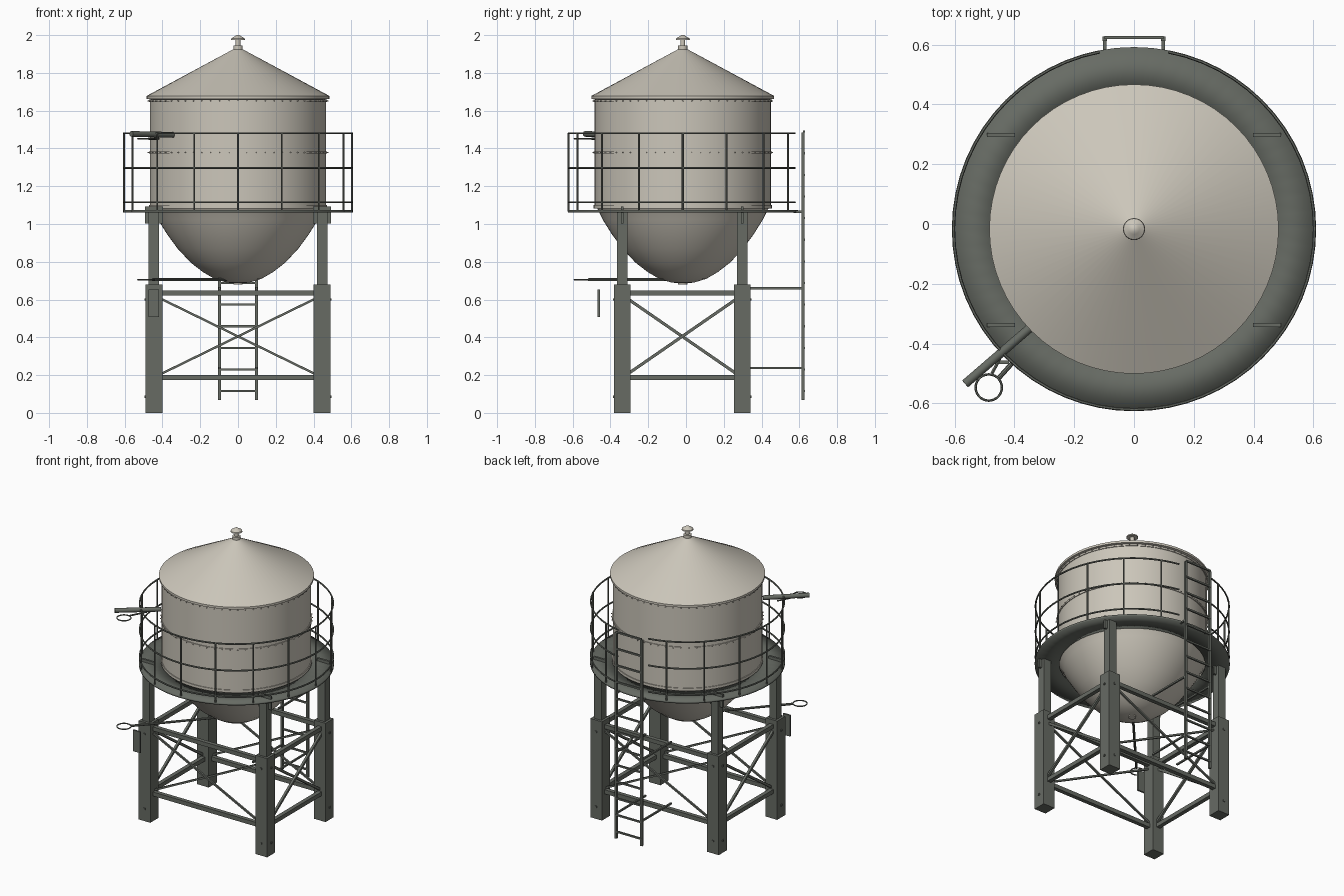
import bpy, bmesh, math
from mathutils import Vector, Matrix

if "Cube" in bpy.data.objects:
    bpy.data.objects.remove(bpy.data.objects["Cube"])

CY = -0.017                      # tank axis in y
LX, LY = 0.445, 0.318            # leg offsets from the axis


def material(name, rgb):
    m = bpy.data.materials.new(name)
    m.diffuse_color = (*rgb, 1)
    m.use_nodes = True
    m.node_tree.nodes["Principled BSDF"].inputs["Base Color"].default_value = m.diffuse_color
    return m


CREAM = material("cream_paint", (0.60, 0.565, 0.49))
STEEL = material("grey_steel", (0.135, 0.147, 0.127))


def finish(name, bm, mat, smooth=None):
    bmesh.ops.recalc_face_normals(bm, faces=bm.faces)
    me = bpy.data.meshes.new(name)
    bm.to_mesh(me)
    bm.free()
    me.materials.append(mat)
    ob = bpy.data.objects.new(name, me)
    bpy.context.collection.objects.link(ob)
    if smooth:
        bpy.ops.object.select_all(action='DESELECT')
        ob.select_set(True)
        bpy.context.view_layer.objects.active = ob
        bpy.ops.object.shade_smooth_by_angle(angle=math.radians(smooth))
    return ob


def box(bm, c, s):
    bmesh.ops.create_cube(bm, size=1, matrix=Matrix.Translation(c) @ Matrix.Diagonal((*s, 1)))


def bar(bm, a, b, w, h=None, sides=0):
    """Square or round bar between two points."""
    a, b = Vector(a), Vector(b)
    d = b - a
    m = Matrix.Translation((a + b) / 2) @ d.to_track_quat('Z', 'Y').to_matrix().to_4x4()
    if sides:
        bmesh.ops.create_cone(bm, cap_ends=True, segments=sides, radius1=w / 2,
                              radius2=w / 2, depth=d.length, matrix=m)
    else:
        bmesh.ops.create_cube(bm, size=1, matrix=m @ Matrix.Diagonal((w, h or w, d.length, 1)))


def lathe(bm, profile, segs=64, closed=False):
    """Spin (radius, z) points around the tank axis."""
    rings = []
    for r, z in profile:
        if r == 0:
            rings.append([bm.verts.new((0, CY, z))] * segs)
        else:
            rings.append([bm.verts.new((r * math.cos(t), CY + r * math.sin(t), z))
                          for t in (2 * math.pi * i / segs for i in range(segs))])
    pairs = list(zip(rings, rings[1:])) + ([(rings[-1], rings[0])] if closed else [])
    for p, q in pairs:
        for i in range(segs):
            j = (i + 1) % segs
            bm.faces.new(list(dict.fromkeys((p[i], p[j], q[j], q[i]))))


def polar(r, deg, z):
    t = math.radians(deg)
    return Vector((r * math.cos(t), CY + r * math.sin(t), z))


def tube_path(bm, pts, w, sides=6, cyclic=False):
    """Tube of constant width swept along horizontal points."""
    n, rings = len(pts), []
    for i, p in enumerate(pts):
        a = pts[(i - 1) % n] if cyclic or i > 0 else p
        b = pts[(i + 1) % n] if cyclic or i < n - 1 else p
        side = (b - a).normalized().cross(Vector((0, 0, 1)))
        rings.append([bm.verts.new(p + w / 2 * (side * math.cos(k) + Vector((0, 0, math.sin(k)))))
                      for k in (2 * math.pi * s / sides for s in range(sides))])
    for i in range(n if cyclic else n - 1):
        p, q = rings[i], rings[(i + 1) % n]
        for s in range(sides):
            t = (s + 1) % sides
            bm.faces.new((p[s], p[t], q[t], q[s]))
    if not cyclic:
        bm.faces.new(rings[0])
        bm.faces.new(rings[-1])


# Tank shell with bowl bottom
bm = bmesh.new()
lathe(bm, [(0, 0.685), (0.06, 0.69), (0.125, 0.71), (0.185, 0.745), (0.25, 0.795), (0.32, 0.87),
           (0.375, 0.945), (0.425, 1.025), (0.452, 1.08), (0.467, 1.1), (0.467, 1.66)])
finish("tank", bm, CREAM, 35)

# Conical roof with rim
bm = bmesh.new()
lathe(bm, [(0.46, 1.66), (0.484, 1.663), (0.484, 1.678), (0.025, 1.925), (0.025, 1.945), (0, 1.947)])
finish("roof", bm, CREAM, 30)

# Roof vent: stem and mushroom cap
bm = bmesh.new()
lathe(bm, [(0.013, 1.94), (0.013, 1.975), (0.037, 1.975), (0.035, 1.983), (0.018, 1.993), (0.008, 2.0), (0, 2.0)], 24)
finish("roof_vent", bm, CREAM, 40)

# Seam bands and rivets
bm = bmesh.new()
for z, h in ((1.092, 0.018), (1.378, 0.012), (1.652, 0.012)):
    lathe(bm, [(0.464, z - h / 2), (0.472, z - h / 2), (0.472, z + h / 2), (0.464, z + h / 2)], closed=True)
finish("seam_bands", bm, CREAM, 35)
bm = bmesh.new()
for z in (1.378, 1.652):
    for i in range(60):
        bmesh.ops.create_cone(bm, cap_ends=True, segments=6, radius1=0.004, radius2=0.003, depth=0.008,
                              matrix=Matrix.Translation(polar(0.474, i * 6, z))
                              @ Matrix.Rotation(math.radians(i * 6), 4, 'Z') @ Matrix.Rotation(math.pi / 2, 4, 'Y'))
finish("rivets", bm, CREAM)

# Outlet nozzle under the bowl
bm = bmesh.new()
bar(bm, (0, CY, 0.68), (0, CY, 0.70), 0.05, sides=16)
finish("outlet", bm, CREAM, 35)

# Walkway ring
bm = bmesh.new()
lathe(bm, [(0.455, 1.06), (0.609, 1.06), (0.609, 1.073), (0.455, 1.073)], closed=True)
walk = finish("walkway", bm, STEEL)
for p in walk.data.polygons:
    p.use_smooth = True

# Railing, open at the ladder
bm = bmesh.new()
for i in range(16):
    if i != 4:
        a = i * 22.5
        bar(bm, polar(0.604, a, 1.065), polar(0.604, a, 1.482), 0.011, sides=6)
for z in (1.115, 1.297, 1.48):
    tube_path(bm, [polar(0.604, 101 + 338 * k / 60, z) for k in range(61)], 0.011)
finish("railing", bm, STEEL, 50)

# Legs: thick lower post, slim upper post, head plates and bolts
low, up, plates, bolts = (bmesh.new() for _ in range(4))
for sx in (-1, 1):
    for sy in (-1, 1):
        x, y = sx * LX, CY - 0.003 + sy * LY
        box(low, (x, y, 0.34), (0.088, 0.088, 0.68))
        box(up, (x, y, 0.87), (0.056, 0.055, 0.40))
        box(plates, (x, y, 1.047), (0.095, 0.014, 0.09))
        for z in (0.085, 0.6):
            box(bolts, (x + sx * 0.046, y, z), (0.007, 0.012, 0.012))
            box(bolts, (x, y + sy * 0.046, z), (0.012, 0.007, 0.012))
for name, b in (("lower_leg", low), ("upper_leg", up), ("head_plate", plates), ("leg_bolts", bolts)):
    finish(name, b, STEEL)

# Horizontal beams and cross braces on all four sides
beams, braces = bmesh.new(), bmesh.new()
y0 = CY - 0.003
for s in (-1, 1):
    for z in (0.187, 0.635):
        bar(beams, (-LX, y0 + s * LY, z), (LX, y0 + s * LY, z), 0.028)
        bar(beams, (s * LX, y0 - LY, z), (s * LX, y0 + LY, z), 0.028)
    for d in (-1, 1):
        bar(braces, (-0.42, y0 + s * LY + d * 0.006, 0.405 - d * 0.205),
            (0.42, y0 + s * LY + d * 0.006, 0.405 + d * 0.205), 0.012)
        bar(braces, (s * LX + d * 0.007, y0 - 0.29, 0.405 - d * 0.2),
            (s * LX + d * 0.007, y0 + 0.29, 0.405 + d * 0.2), 0.016)
finish("beams", beams, STEEL)
finish("cross_braces", braces, STEEL)

# Ladder with stand-offs
bm = bmesh.new()
for s in (-1, 1):
    x = s * 0.098
    bar(bm, (x, 0.62, 0.067), (x, 0.62, 1.485), 0.015)
    for z, y in ((0.237, 0.30), (0.66, 0.30), (1.065, 0.57)):
        bar(bm, (x, y, z), (x, 0.62, z), 0.011)
for i in range(13):
    bar(bm, (-0.098, 0.624, 0.115 + i * 0.1145), (0.098, 0.624, 0.115 + i * 0.1145), 0.011)
finish("ladder", bm, STEEL)

# Upper arm, lower pull rod, and the pull ring on each
bm = bmesh.new()
bar(bm, (-0.345, -0.345, 1.472), (-0.565, -0.535, 1.477), 0.03, sides=12)
bar(bm, (-0.42, -0.395, 1.452), (-0.475, -0.50, 1.452), 0.012, sides=6)
finish("upper_arm", bm, STEEL, 40)
bm = bmesh.new()
bar(bm, (-0.04, CY - 0.04, 0.705), (-0.452, -0.515, 0.705), 0.016, sides=8)
finish("pull_rod", bm, STEEL, 40)
bm = bmesh.new()
for z in (1.452, 0.705):
    tube_path(bm, [Vector((-0.486 + 0.044 * math.cos(k * math.pi / 14),
                           -0.547 + 0.044 * math.sin(k * math.pi / 14), z)) for k in range(28)], 0.008, cyclic=True)
finish("pull_rings", bm, STEEL, 50)

# Hanging gauge plate in front of one leg
bm = bmesh.new()
box(bm, (-0.446, -0.462, 0.58), (0.056, 0.012, 0.145))
finish("gauge_plate", bm, STEEL)
